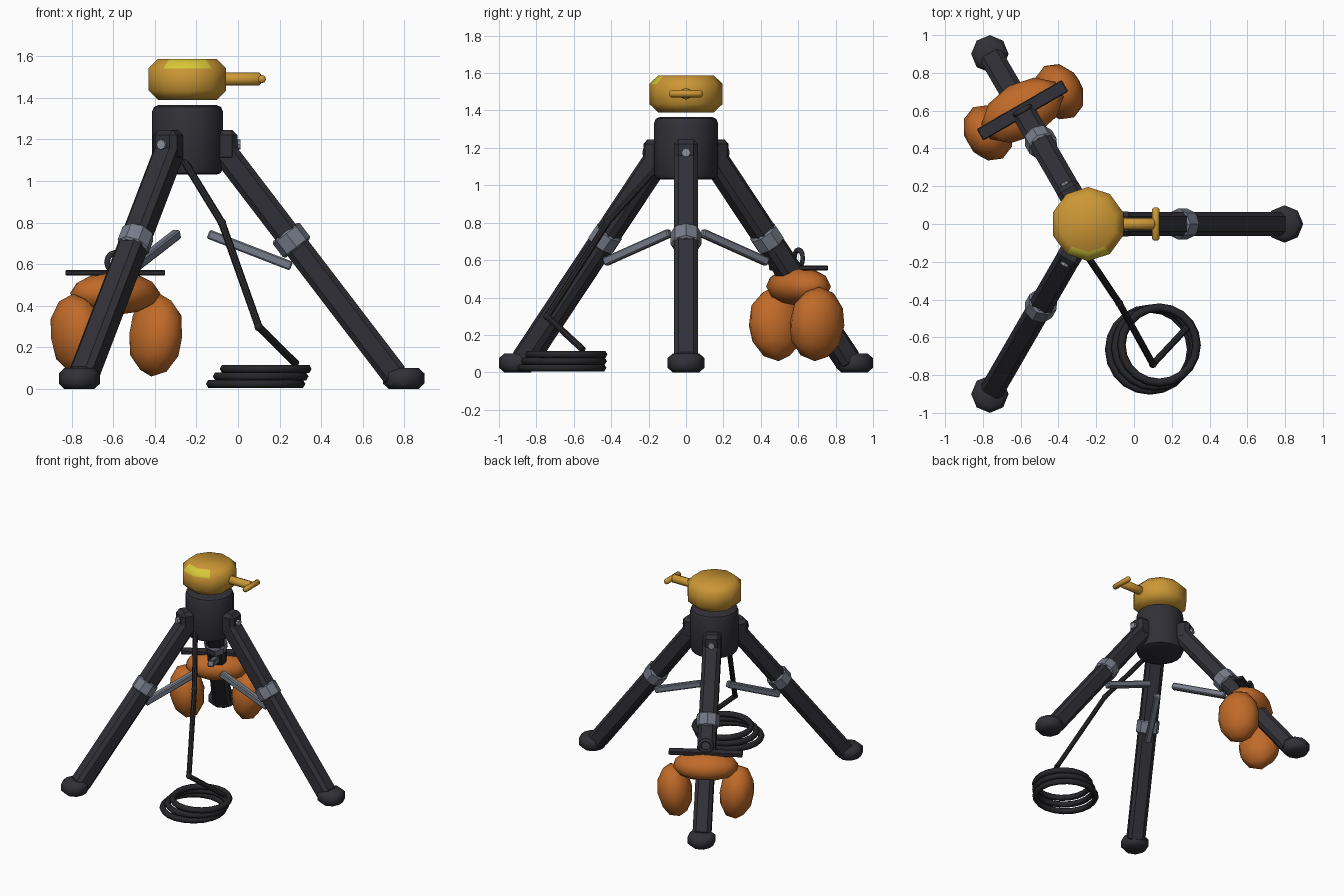
import bpy, bmesh
from math import radians, pi, cos, sin
from mathutils import Vector, Matrix

if "Cube" in bpy.data.objects:
    bpy.data.objects.remove(bpy.data.objects["Cube"])


def material(name, rgb):
    m = bpy.data.materials.new(name)
    m.use_nodes = True
    m.diffuse_color = (*rgb, 1)
    bsdf = m.node_tree.nodes["Principled BSDF"]
    bsdf.inputs["Base Color"].default_value = (*rgb, 1)
    bsdf.inputs["Roughness"].default_value = 0.6
    return m


CHARCOAL = material("charcoal", (0.03, 0.03, 0.038))
BLACK = material("cable black", (0.02, 0.02, 0.023))
GREY = material("steel grey", (0.18, 0.2, 0.25))
BOLT = material("bolt grey", (0.27, 0.29, 0.34))
ORANGE = material("bag orange", (0.53, 0.145, 0.022))
GOLD = material("head gold", (0.6, 0.31, 0.035))
YELLOW = material("lens yellow", (0.68, 0.58, 0.04))

HUB = Vector((-0.243, 0, 0))
UP = Vector((0, 0, 1))


def finish(name, bm, mat, matrix, smooth=30):
    """Place the mesh, smooth it below the given edge angle and link it."""
    bm.transform(matrix)
    bmesh.ops.recalc_face_normals(bm, faces=bm.faces)
    for f in bm.faces:
        f.smooth = True
    for e in bm.edges:
        e.smooth = e.calc_face_angle(0) < radians(smooth)
    mesh = bpy.data.meshes.new(name)
    bm.to_mesh(mesh)
    bm.free()
    mesh.materials.append(mat)
    ob = bpy.data.objects.new(name, mesh)
    bpy.context.collection.objects.link(ob)
    return ob


def frame(a, b, side):
    """Matrix at the middle of a-b with z along it and x near side."""
    z = (b - a).normalized()
    y = z.cross(side).normalized()
    m = Matrix((y.cross(z), y, z)).transposed().to_4x4()
    return Matrix.Translation((a + b) / 2) @ m


def rod(name, a, b, r, sides, mat, side=Vector((0, 1, 0)), bevel=0, segs=1, smooth=30):
    """Cylinder from a to b with optionally bevelled rims."""
    bm = bmesh.new()
    bmesh.ops.create_cone(bm, cap_ends=True, segments=sides, radius1=r, radius2=r,
                          depth=(b - a).length)
    if bevel:
        rims = [e for e in bm.edges if abs(e.verts[0].co.z - e.verts[1].co.z) < 1e-5]
        bmesh.ops.bevel(bm, geom=rims, offset=bevel, segments=segs, affect='EDGES', profile=0.5)
    return finish(name, bm, mat, frame(a, b, side), smooth)


def beam(name, a, b, w, d, mat, side, bevel):
    """Bevelled bar from a to b, w wide along side and d deep."""
    bm = bmesh.new()
    bmesh.ops.create_cube(bm, size=1)
    bm.transform(Matrix.Diagonal((w, d, (b - a).length, 1)))
    bmesh.ops.bevel(bm, geom=bm.edges[:], offset=bevel, segments=1, affect='EDGES', profile=0.5)
    return finish(name, bm, mat, frame(a, b, side))


def blob(name, matrix, size, mat):
    bm = bmesh.new()
    bmesh.ops.create_icosphere(bm, subdivisions=2, radius=1)
    return finish(name, bm, mat, matrix @ Matrix.Diagonal((*size, 1)), 60)


def tube(name, points, r, mat, cyclic=False):
    """Round tube through the points."""
    cu = bpy.data.curves.new(name, 'CURVE')
    cu.dimensions = '3D'
    cu.bevel_depth = r
    cu.bevel_resolution = 1
    cu.use_fill_caps = True
    sp = cu.splines.new('POLY')
    sp.points.add(len(points) - 1)
    for p, co in zip(sp.points, points):
        p.co = (*co, 1)
    sp.use_cyclic_u = cyclic
    cu.materials.append(mat)
    ob = bpy.data.objects.new(name, cu)
    bpy.context.collection.objects.link(ob)


def ring(name, centre, u, v, radius, r, mat, n=16):
    tube(name, [centre + radius * (u * cos(2 * pi * i / n) + v * sin(2 * pi * i / n))
                for i in range(n)], r, mat, True)


# Hub and rotating head
rod("hub", HUB + UP * 1.03, HUB + UP * 1.365, 0.17, 20, CHARCOAL, Vector((1, 0, 0)), 0.03, 2)
head = rod("head", HUB + UP * 1.39, HUB + UP * 1.587, 0.196, 10, GOLD,
           Vector((1, 0, 0)), 0.045, 1, 60)
head.data.materials.append(YELLOW)
for f in head.data.polygons:
    n = f.normal
    if 0.3 < n.z < 0.9 and n.y < -0.9 * n.xy.length:
        f.material_index = 1

# Head handle with crossbar
rod("handle_stem", Vector((-0.1, 0, 1.49)), Vector((0.11, 0, 1.49)), 0.032, 8, GOLD,
    bevel=0.008, smooth=50)
rod("handle_crossbar", Vector((0.115, -0.087, 1.49)), Vector((0.115, 0.087, 1.49)), 0.02, 8,
    GOLD, UP, 0.008, smooth=50)

# Three legs with knuckle, bolt, collar, foot and brace
for label, angle in (("left", 0), ("back", 120), ("front", 240)):
    out = Vector((cos(radians(angle)), sin(radians(angle)), 0))
    side = UP.cross(out)

    def at(r, z):
        return HUB + out * r + UP * z

    top, end = at(0.15, 1.175), at(1.01, 0.05)
    beam(label + "_leg", top, end, 0.128, 0.124, CHARCOAL, side, 0.025)
    beam(label + "_knuckle", at(0.18, 1.09), at(0.18, 1.245), 0.13, 0.12, CHARCOAL, side, 0.025)
    rod(label + "_bolt", at(0.22, 1.175), at(0.256, 1.175), 0.024, 8, BOLT, side)
    mid, half = at(0.5, 0.715), (end - top).normalized() * 0.05
    rod(label + "_collar", mid - half, mid + half, 0.082, 8, GREY, side, 0.01)
    rod(label + "_foot", at(1.04, 0), at(1.04, 0.1), 0.099, 8, CHARCOAL,
        Vector((1, 0, 0)), 0.025, 1, 50)
    beam(label + "_brace", at(0.1, 0.745), at(0.5, 0.59), 0.045, 0.045, GREY, side, 0.007)

# Saddle bag hung over the back leg
out = Vector((-0.5, 0.75 ** 0.5, 0))
side = Vector((0.75 ** 0.5, 0.5, 0))
seat = HUB + out * 0.695
turn = Matrix.Rotation(radians(30), 4, 'Z')
blob("bag_top", Matrix.Translation(seat + UP * 0.46) @ turn, (0.236, 0.148, 0.105), ORANGE)
for label, s in (("left", 1), ("right", -1)):
    place = Matrix.Translation(seat + side * 0.218 * s - out * 0.012 + UP * 0.258)
    tilt = Matrix.Rotation(radians(7 * s), 4, 'Y')
    blob(label + "_bag_pouch", place @ turn @ tilt, (0.124, 0.157, 0.2), ORANGE)
beam("bag_strap_bar", seat - side * 0.26 + UP * 0.558, seat + side * 0.26 + UP * 0.558,
     0.07, 0.026, CHARCOAL, out, 0.005)
ring("bag_grip", seat + UP * 0.61, side, UP, 0.045, 0.014, CHARCOAL, 12)

# Cable running down to a coil on the ground
path = [Vector(p) for p in ((-0.28, -0.12, 1.13), (-0.078, -0.42, 0.8),
                            (0.1, -0.742, 0.298), (0.28, -0.55, 0.12))]
for i in range(3):
    rod("cable_section_%d" % (i + 1), path[i], path[i + 1], 0.018, 8, BLACK)
for i in (1, 2):
    blob("cable_joint_%d" % i, Matrix.Translation(path[i]), (0.021,) * 3, BLACK)
X, Y = Vector((1, 0, 0)), Vector((0, 1, 0))
for i in range(3):
    centre = Vector((0.085 + 0.024 * i, -0.665 + 0.012 * i, 0.024 + 0.036 * i))
    ring("coil_loop_%d" % (i + 1), centre, X, Y, 0.217 - 0.009 * i, 0.022, BLACK, 20)
